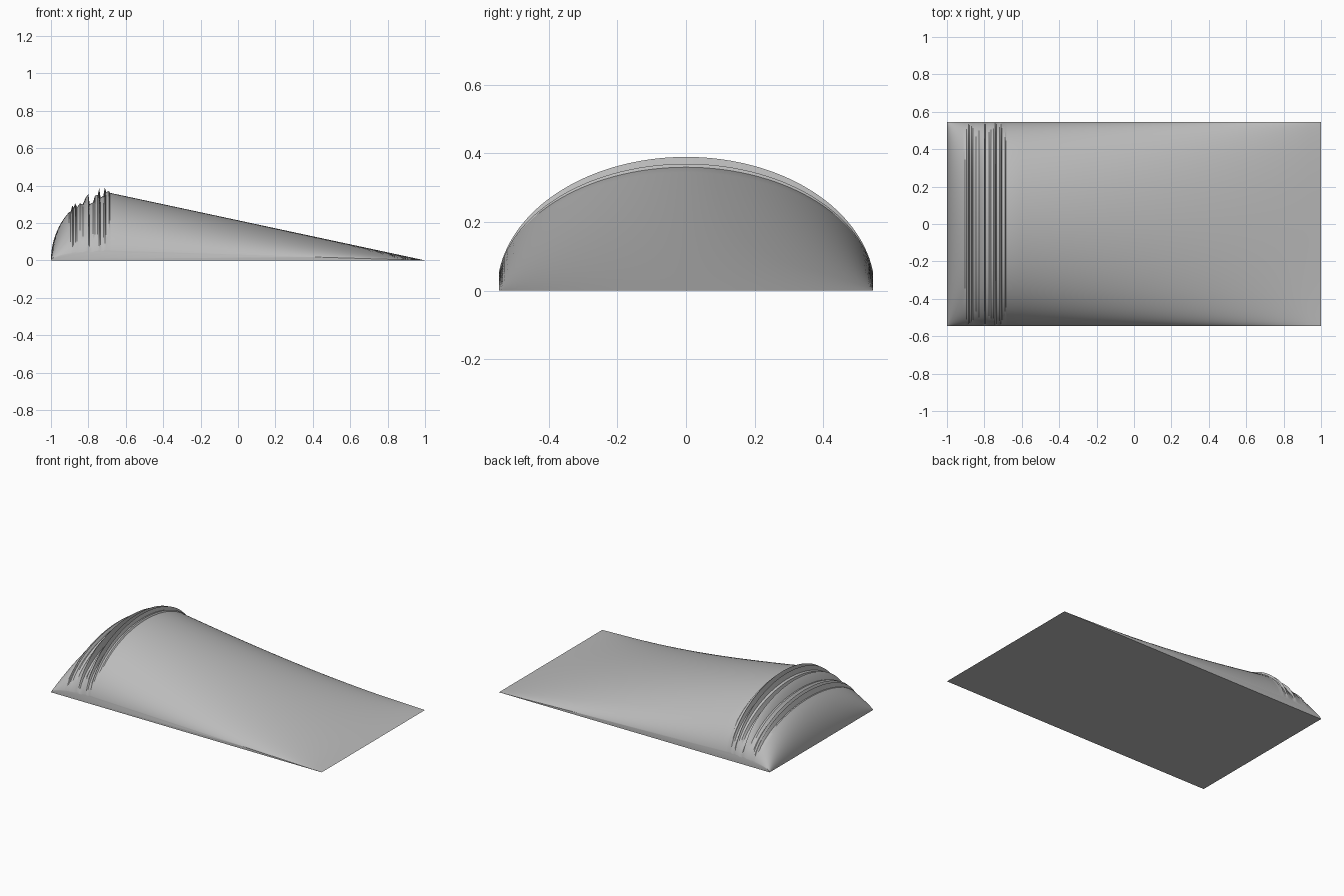
import bpy, bmesh, math

cube = bpy.data.objects.get("Cube")
if cube:
    bpy.data.objects.remove(cube)

grey = bpy.data.materials.new("plain grey")
grey.use_nodes = True
colour = (0.5, 0.5, 0.5, 1)
grey.diffuse_color = colour
grey.node_tree.nodes["Principled BSDF"].inputs["Base Color"].default_value = colour

HALF_WIDTH = 0.545
PEAK_X, PEAK_Z = -0.68, 0.36
COLUMNS = 64

# Lengthwise profile: rounded nose, torn ridges, straight tail
nose_steps = 12
profile = []
for i in range(nose_steps + 1):
    angle = math.radians(46) * i / nose_steps
    profile.append((PEAK_X - (1 + PEAK_X) * math.cos(angle), PEAK_Z * math.sin(angle)))

ridges = [(-0.895, 0.26), (-0.885, 0.295), (-0.88, 0.28), (-0.87, 0.305),
          (-0.86, 0.285), (-0.845, 0.305), (-0.83, 0.3), (-0.815, 0.335),
          (-0.8, 0.355), (-0.793, 0.3), (-0.775, 0.31), (-0.765, 0.345),
          (-0.75, 0.35), (-0.742, 0.385), (-0.735, 0.335), (-0.72, 0.345),
          (-0.712, 0.39), (-0.705, 0.365), (-0.69, 0.37), (-0.684, 0.36)]
profile += ridges

tail_steps = 24
for i in range(tail_steps + 1):
    t = i / tail_steps
    profile.append((PEAK_X + (1 - PEAK_X) * t, PEAK_Z * (1 - t)))


def arch(y):
    """Height factor of the elliptical arch across the width."""
    return math.sqrt(1 - (y / 0.5505) ** 2)


# Columns crowd towards the steep sides
ys = [-HALF_WIDTH * math.cos(math.pi * j / COLUMNS) for j in range(COLUMNS + 1)]

bm = bmesh.new()
rows = [[bm.verts.new((x, y, z * arch(y))) for y in ys] for x, z in profile]

# Arched top
for a, b in zip(rows, rows[1:]):
    for j in range(COLUMNS):
        bm.faces.new((a[j], b[j], b[j + 1], a[j + 1]))

# Upright side walls and flat base
bm.faces.new([r[0] for r in reversed(rows)])
bm.faces.new([r[-1] for r in rows])
bm.faces.new(rows[0] + rows[-1][::-1])
bmesh.ops.recalc_face_normals(bm, faces=bm.faces)

mesh = bpy.data.meshes.new("arched_ramp")
bm.to_mesh(mesh)
bm.free()
mesh.materials.append(grey)
ramp = bpy.data.objects.new("arched_ramp", mesh)
bpy.context.collection.objects.link(ramp)

bpy.context.view_layer.objects.active = ramp
ramp.select_set(True)
bpy.ops.object.shade_smooth_by_angle(angle=math.radians(30))
